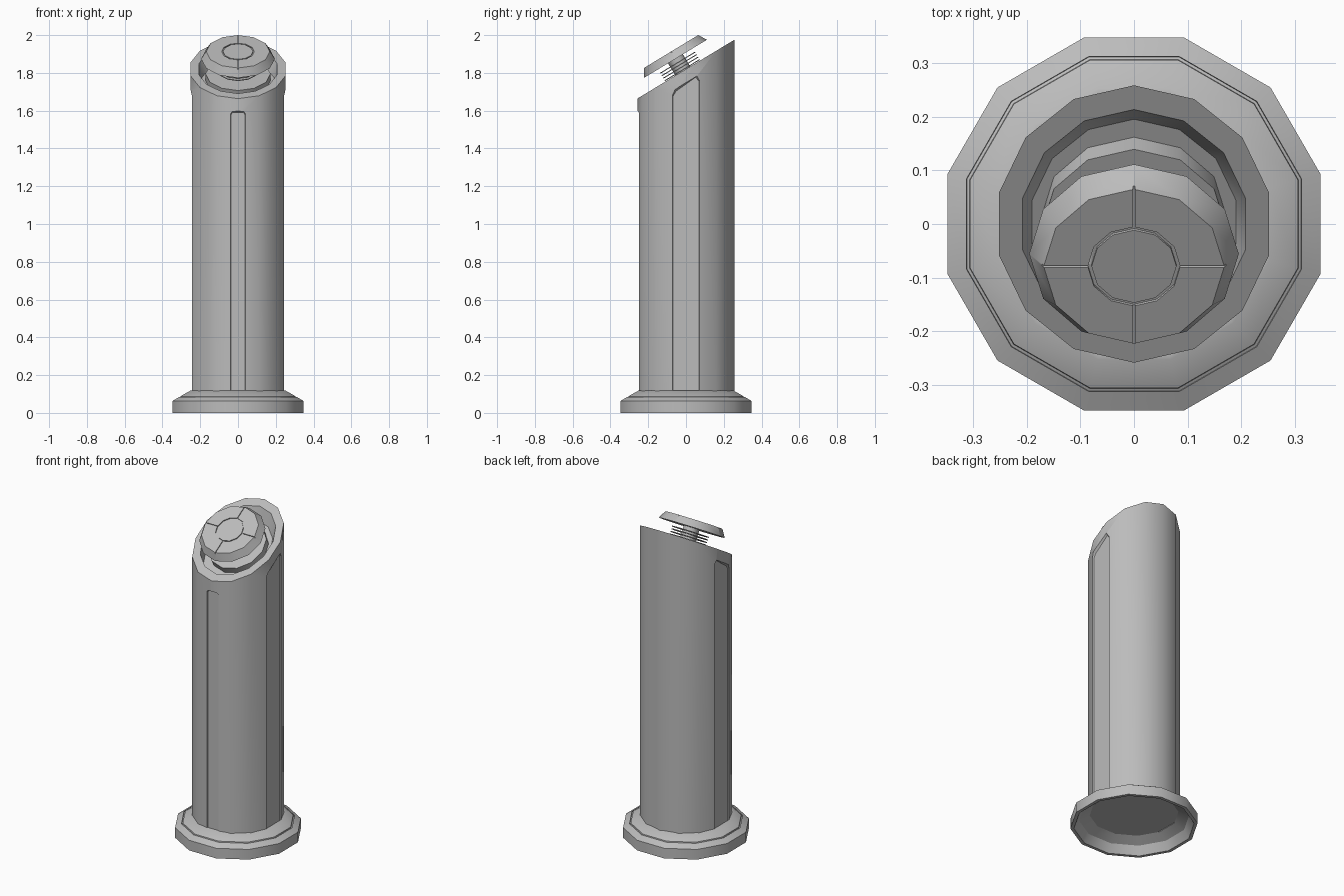
import bpy, bmesh, math
from mathutils import Matrix, Vector

if "Cube" in bpy.data.objects:
    bpy.data.objects.remove(bpy.data.objects["Cube"])

TILT = math.atan(0.606)                    # slant of the cut top
grey = bpy.data.materials.new("plain_grey")
grey.diffuse_color = (0.5, 0.5, 0.5, 1)
grey.use_nodes = True
grey.node_tree.nodes["Principled BSDF"].inputs["Base Color"].default_value = grey.diffuse_color


def finish(name, bm, matrix=None):
    if matrix:
        bm.transform(matrix)
    bmesh.ops.recalc_face_normals(bm, faces=bm.faces)
    me = bpy.data.meshes.new(name)
    bm.to_mesh(me)
    bm.free()
    me.materials.append(grey)
    ob = bpy.data.objects.new(name, me)
    bpy.context.collection.objects.link(ob)
    return ob


def rings(name, rows, matrix=None, closed=False):
    """Skin a list of rings (each a list of points); cap or loop the ends."""
    bm = bmesh.new()
    loops = [[bm.verts.new(p) for p in row] for row in rows]
    n = len(loops[0])
    for k in range(len(loops) if closed else len(loops) - 1):
        a, b = loops[k], loops[(k + 1) % len(loops)]
        for i in range(n):
            j = (i + 1) % n
            bm.faces.new((a[i], a[j], b[j], b[i]))
    if not closed:
        bm.faces.new(loops[0])
        bm.faces.new(loops[-1])
    return finish(name, bm, matrix)


def ngon(r, z, n, start=0.0):
    """Ring of n points; z is a height or a function of y."""
    out = []
    for i in range(n):
        a = start + 2 * math.pi * i / n
        x, y = r * math.cos(a), r * math.sin(a)
        out.append((x, y, z(y) if callable(z) else z))
    return out


def cut(ob, cutters):
    bpy.context.view_layer.objects.active = ob
    for c in cutters:
        m = ob.modifiers.new("cut", 'BOOLEAN')
        m.operation, m.solver, m.object = 'DIFFERENCE', 'EXACT', c
        bpy.ops.object.modifier_apply(modifier=m.name)
    for c in cutters:
        bpy.data.objects.remove(c)


def smooth(ob, deg=33):
    bpy.ops.object.select_all(action='DESELECT')
    ob.select_set(True)
    bpy.context.view_layer.objects.active = ob
    bpy.ops.object.shade_smooth_by_angle(angle=math.radians(deg))


# Flared base collar, hollow underneath, with a thin groove on its slope
k = 1 / math.cos(math.pi / 12)
profile = [(0.347, 0), (0.347, 0.063), (0.312, 0.084), (0.311, 0.078),
           (0.306, 0.081), (0.305, 0.088), (0.252, 0.118), (0.242, 0.118),
           (0.242, 0.08), (0.3, 0.05), (0.328, 0)]
base = rings("base_collar", [ngon(r * k, z, 12, math.pi / 12) for r, z in profile],
             closed=True)

# Column with a slanted rim and a shallow well inside it
rim = lambda y: 1.82 + 0.606 * y
floor = lambda y: rim(y) - 0.07
s = math.pi / 2
column = rings("column", [ngon(0.258, 0.08, 14, s), ngon(0.258, rim, 14, s),
                          ngon(0.213, rim, 14, s), ngon(0.195, floor, 14, s)])


# Recessed panels on the front and both sides
def panel_cutter(outline, depth, angle):
    rows = []
    for d, inset in ((depth, 0.009), (depth + 0.018, 0), (0.32, 0)):
        rows.append([(d, y - math.copysign(inset, y), z - (inset if z > 1 else 0))
                     for y, z in outline])
    return rings("panel_cutter", rows, Matrix.Rotation(angle, 4, 'Z'))


side = [(-0.077, 0.03), (0.077, 0.03), (0.077, 1.765), (0.06, 1.786),
        (-0.062, 1.712), (-0.077, 1.687)]
mirrored = [(-y, z) for y, z in side]
front = [(-0.046, 0.03), (0.046, 0.03), (0.046, 1.588), (0.036, 1.6),
         (-0.036, 1.6), (-0.046, 1.588)]
cut(column, [panel_cutter(side, 0.238, 0),
             panel_cutter(mirrored, 0.238, math.pi),
             panel_cutter(front, 0.243, -math.pi / 2)])

# Tilted head: local z is the head's axis, local 0 is the lid's top
head = Matrix.Translation((0, -0.079, 1.913)) @ Matrix.Rotation(TILT, 4, 'X')


def disc(name, r_low, r_high, z_low, z_high, n=12):
    return rings(name, [ngon(r_low, z_low, n), ngon(r_high, z_high, n)], head)


# Lid with a ring groove and four spoke grooves
lid = disc("lid", 0.195, 0.168, -0.045, 0)
grooves = [rings("ring_cutter", [ngon(r, z, 12) for r, z in
                                 ((0.079, -0.006), (0.086, -0.006),
                                  (0.086, 0.01), (0.079, 0.01))], head, closed=True)]
for i in range(4):
    w = 0.002
    rows = [[(x, -w, -0.006), (x, w, -0.006), (x, w, 0.01), (x, -w, 0.01)]
            for x in (0.083, 0.19)]
    grooves.append(rings("spoke_cutter", rows,
                         head @ Matrix.Rotation(i * math.pi / 2, 4, 'Z')))
cut(lid, grooves)

# Shaft, thin fins and the seat disc in the well
parts = [base, column, lid, disc("shaft", 0.046, 0.046, -0.15, -0.043)]
for i in range(4):
    z = -0.066 - 0.0155 * i
    parts.append(disc("fin_%d" % (i + 1), 0.108, 0.108, z - 0.005, z))
parts.append(disc("seat_disc", 0.172, 0.172, -0.19, -0.137))

for p in parts:
    smooth(p)
